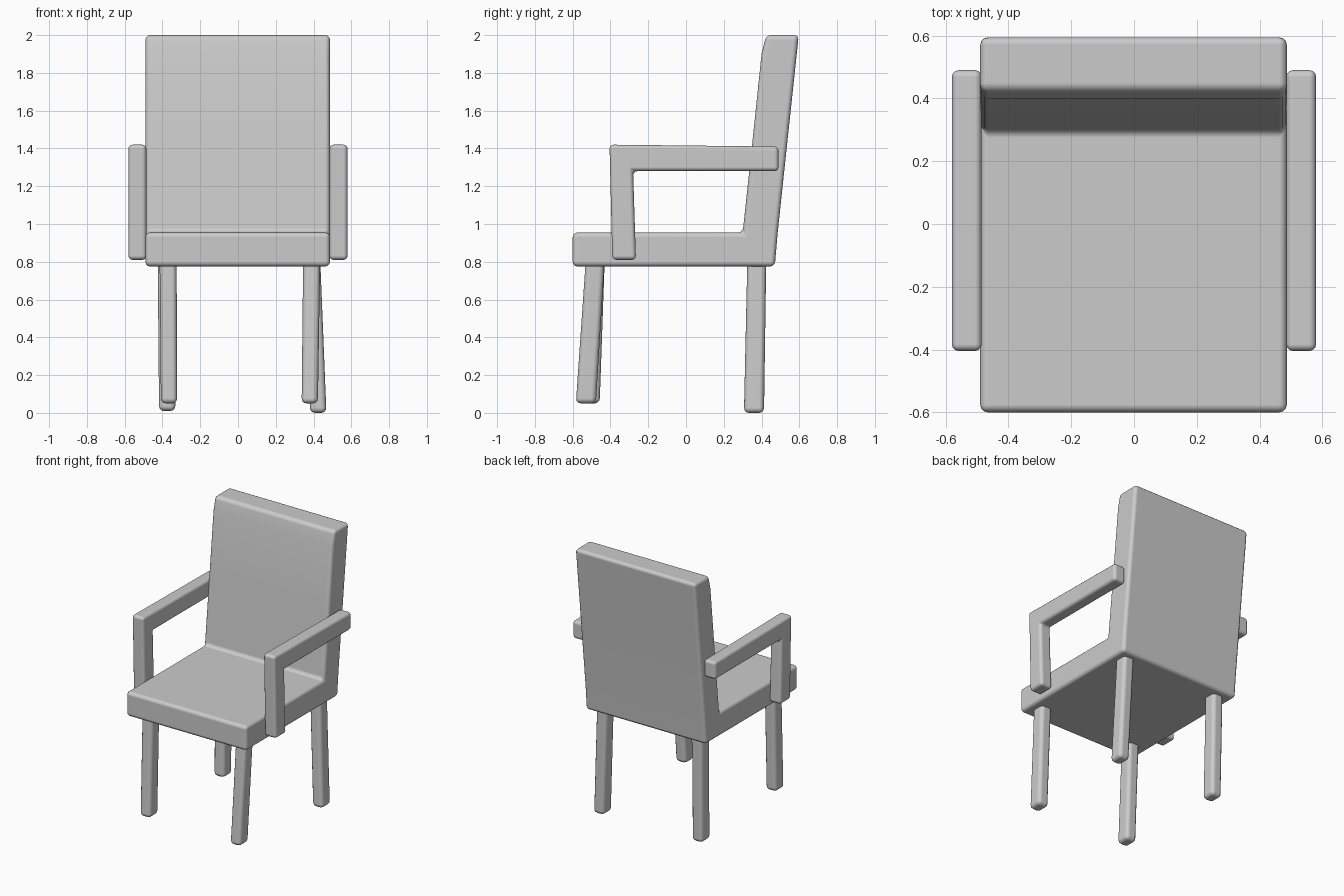
import bpy
import bmesh

cube = bpy.data.objects.get("Cube")
if cube:
    bpy.data.objects.remove(cube, do_unlink=True)

grey = bpy.data.materials.new("plain grey")
grey.use_nodes = True
colour = (0.6, 0.6, 0.6, 1)
grey.diffuse_color = colour
grey.node_tree.nodes["Principled BSDF"].inputs["Base Color"].default_value = colour


def loft(name, start, end, bevel):
    """Join two matching outlines into a closed solid with rounded edges."""
    bm = bmesh.new()
    a = [bm.verts.new(p) for p in start]
    b = [bm.verts.new(p) for p in end]
    bm.faces.new(a)
    bm.faces.new(b[::-1])
    n = len(a)
    for i in range(n):
        j = (i + 1) % n
        bm.faces.new((a[j], a[i], b[i], b[j]))
    bmesh.ops.recalc_face_normals(bm, faces=bm.faces)
    mesh = bpy.data.meshes.new(name)
    bm.to_mesh(mesh)
    bm.free()
    mesh.materials.append(grey)
    obj = bpy.data.objects.new(name, mesh)
    bpy.context.collection.objects.link(obj)
    mod = obj.modifiers.new("rounded edges", 'BEVEL')
    mod.width = bevel
    mod.segments = 3
    mod.limit_method = 'ANGLE'
    mod.harden_normals = True
    mesh.shade_smooth()
    return obj


def side_profile(name, points, x0, x1, bevel):
    """Extrude a (y, z) outline across x."""
    return loft(name, [(x0, y, z) for y, z in points],
                [(x1, y, z) for y, z in points], bevel)


def square(x, y, z, hx, hy):
    return [(x - hx, y - hy, z), (x + hx, y - hy, z),
            (x + hx, y + hy, z), (x - hx, y + hy, z)]


# Seat and raked backrest in one L-shaped body
side_profile("seat_and_backrest", [
    (-0.6, 0.775), (0.47, 0.775), (0.485, 0.95), (0.535, 1.42), (0.597, 2.0),
    (0.425, 2.0), (0.4, 1.9), (0.35, 1.42), (0.3, 0.955), (-0.6, 0.955),
], -0.49, 0.487, 0.025)

# Armrests with their front posts
arm = [(-0.39, 0.81), (-0.265, 0.81), (-0.28, 1.28),
       (0.49, 1.28), (0.49, 1.41), (-0.405, 1.42)]
for side, s in (("left", 1), ("right", -1)):
    side_profile(side + "_armrest", arm, s * 0.485, s * 0.58, 0.022)

# Legs: foot centre and height, then the centre where each meets the seat
legs = {
    "front_left_leg": ((0.38, -0.53, 0.05), (0.39, -0.48)),
    "front_right_leg": ((-0.365, -0.51, 0.05), (-0.37, -0.48)),
    "back_left_leg": ((0.425, 0.36, 0.0), (0.39, 0.375)),
    "back_right_leg": ((-0.375, 0.36, 0.01), (-0.38, 0.375)),
}
for name, (foot, top) in legs.items():
    loft(name, square(*foot, 0.043, 0.053), square(*top, 0.82, 0.045, 0.05), 0.027)
